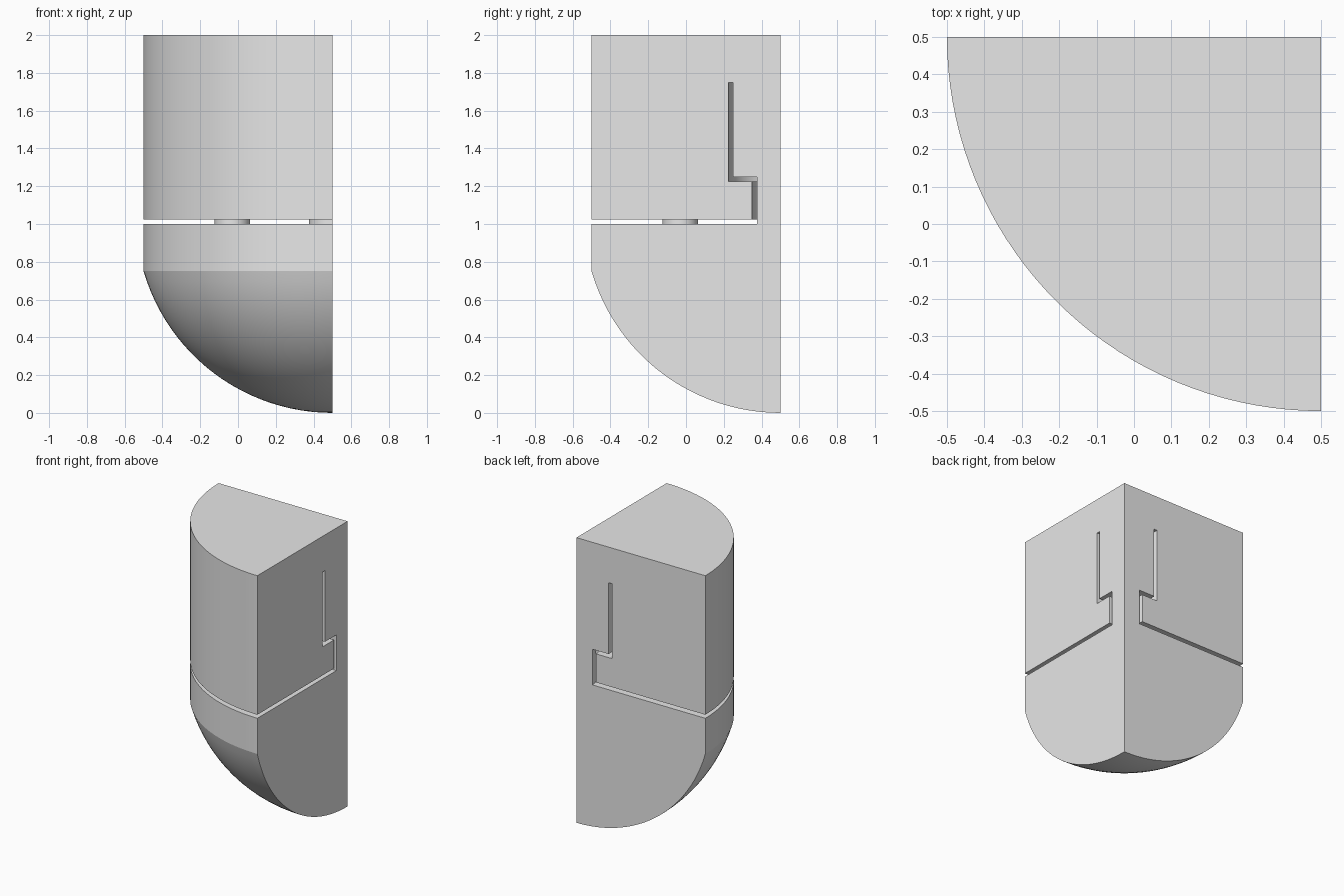
import bpy, bmesh
from math import sin, cos, pi, asin, radians, sqrt

cube = bpy.data.objects.get("Cube")
if cube:
    bpy.data.objects.remove(cube, do_unlink=True)

AXIS = 0.5          # the revolve axis stands at x = y = AXIS
STEPS = 36          # segments in the quarter turn
ARC = 24            # segments in the domed underside

grey = bpy.data.materials.new("light grey")
grey.use_nodes = True
grey.diffuse_color = (0.8, 0.8, 0.8, 1)
grey.node_tree.nodes["Principled BSDF"].inputs["Base Color"].default_value = (0.8, 0.8, 0.8, 1)


def finish(bm, name):
    """Turn a bmesh into a smooth-shaded object with sharp edges kept."""
    mesh = bpy.data.meshes.new(name)
    bm.to_mesh(mesh)
    bm.free()
    mesh.materials.append(grey)
    obj = bpy.data.objects.new(name, mesh)
    bpy.context.collection.objects.link(obj)
    bpy.ops.object.select_all(action='DESELECT')
    obj.select_set(True)
    bpy.context.view_layer.objects.active = obj
    bpy.ops.object.shade_smooth_by_angle(angle=radians(10))
    return obj


# Half section (radius, height): spherical dome, wall, stepped slot, upper wall
dome_h = 0.75
dome_r = (1 + dome_h ** 2) / (2 * dome_h)
half = asin(1 / dome_r)
profile = [(dome_r * sin(half * i / ARC), dome_r * (1 - cos(half * i / ARC)))
           for i in range(ARC + 1)]
profile += [(1, 1), (0.125, 1), (0.125, 1.25), (0.25, 1.25), (0.25, 1.75),
            (0.275, 1.75), (0.275, 1.225), (0.15, 1.225), (0.15, 1.025),
            (1, 1.025), (1, 2), (0, 2)]

# Quarter body: revolve the section and close both cut faces
bm = bmesh.new()
bottom = bm.verts.new((AXIS, AXIS, profile[0][1]))
top = bm.verts.new((AXIS, AXIS, profile[-1][1]))
rings = []
for s in range(STEPS + 1):
    a = pi / 2 * s / STEPS
    ring = [bm.verts.new((AXIS - r * sin(a), AXIS - r * cos(a), z))
            for r, z in profile[1:-1]]
    rings.append([bottom] + ring + [top])
for r0, r1 in zip(rings, rings[1:]):
    for i in range(len(profile) - 1):
        corners = [r0[i], r0[i + 1], r1[i + 1], r1[i]]
        bm.faces.new(list(dict.fromkeys(corners)))
bm.faces.new(rings[0])
bm.faces.new(rings[-1])
bmesh.ops.recalc_face_normals(bm, faces=bm.faces)
finish(bm, "quarter_body")

# Round spacer post bridging the horizontal slot
bm = bmesh.new()
bmesh.ops.create_cone(bm, cap_ends=False, segments=48,
                      radius1=0.094, radius2=0.094, depth=0.025)
post = finish(bm, "spacer_post")
offset = AXIS - 0.75 / sqrt(2)
post.location = (offset, offset, 1.0125)
